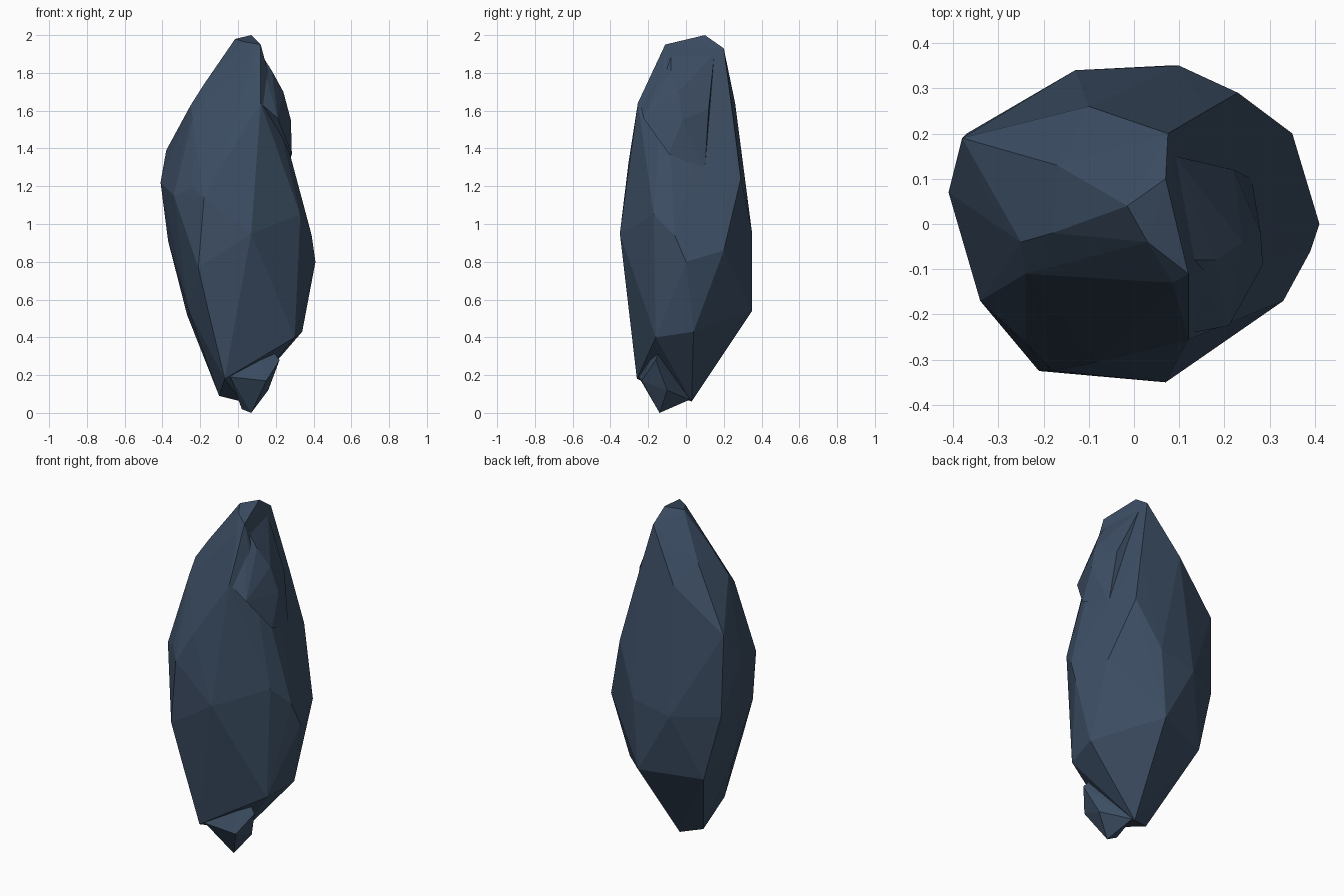
import bpy, bmesh

slate = bpy.data.materials.new("slate_blue")
slate.diffuse_color = (0.045, 0.075, 0.125, 1)


def chunk(name, points):
    """Flat-faced stone chunk: convex hull of its corner points."""
    bm = bmesh.new()
    for p in points:
        bm.verts.new(p)
    out = bmesh.ops.convex_hull(bm, input=bm.verts[:])
    junk = {g for g in out["geom_interior"] + out["geom_unused"]
            if isinstance(g, bmesh.types.BMVert) and g.is_valid}
    bmesh.ops.delete(bm, geom=list(junk), context='VERTS')
    bmesh.ops.recalc_face_normals(bm, faces=bm.faces[:])
    mesh = bpy.data.meshes.new(name)
    bm.to_mesh(mesh)
    bm.free()
    mesh.materials.append(slate)
    ob = bpy.data.objects.new(name, mesh)
    bpy.context.collection.objects.link(ob)
    return ob


# main body, crown to base
body = chunk("rock_body", [
    # crown
    (.07, .10, 2.0), (-.015, .04, 1.98), (.12, -.11, 1.95), (.075, .20, 1.93),
    (.03, -.04, 1.965), (.085, -.13, 1.90), (.12, -.255, 1.64),
    # shoulders
    (-.18, -.02, 1.74), (-.17, .13, 1.74), (-.25, -.04, 1.63), (-.24, -.11, 1.56),
    (-.10, .26, 1.64), (.16, .25, 1.56), (-.32, .05, 1.48), (-.16, -.21, 1.42),
    (-.38, .19, 1.39), (-.08, -.305, 1.32), (.23, .29, 1.24),
    # waist
    (-.41, .07, 1.22), (-.24, -.26, 1.19), (-.34, -.17, 1.15), (-.18, -.325, 1.14),
    (.33, -.17, 1.05), (.07, -.35, .95), (.39, -.06, .94), (.10, .35, .95),
    (-.13, .34, .90), (-.37, .20, .91), (.35, .20, .86), (.41, 0, .80),
    (-.21, -.325, .77),
    # lower flanks and base
    (-.16, -.30, .55), (-.26, -.08, .54), (-.27, .22, .52), (.07, .35, .54),
    (.34, .04, .43), (.30, -.16, .40), (-.07, -.26, .18), (-.10, -.02, .09),
    (.02, .03, .06),
])

# raised slab on the upper right side
slab = chunk("upper_slab", [
    (.11, -.08, 1.92), (.09, .15, 1.90), (.18, -.08, 1.81), (.24, -.04, 1.70),
    (.13, -.24, 1.63), (.21, -.225, 1.56), (.28, -.02, 1.55), (.285, -.09, 1.37),
    (.26, .10, 1.29), (.22, .12, 1.61), (0, 0, 1.5),
])

# small foot at the front of the base
foot = chunk("base_foot", [
    (.07, -.14, 0), (.02, -.12, .02), (.16, -.10, .12), (.15, -.235, .17),
    (.22, -.16, .28), (.03, .02, .07), (-.04, -.25, .19), (.05, -.1, .5),
])

# fuse the chunks into one stone
bpy.context.view_layer.objects.active = body
for part in (slab, foot):
    mod = body.modifiers.new("fuse", 'BOOLEAN')
    mod.operation = 'UNION'
    mod.solver = 'EXACT'
    mod.object = part
    bpy.ops.object.modifier_apply(modifier=mod.name)
    bpy.data.objects.remove(part)
body.name = "rock"
